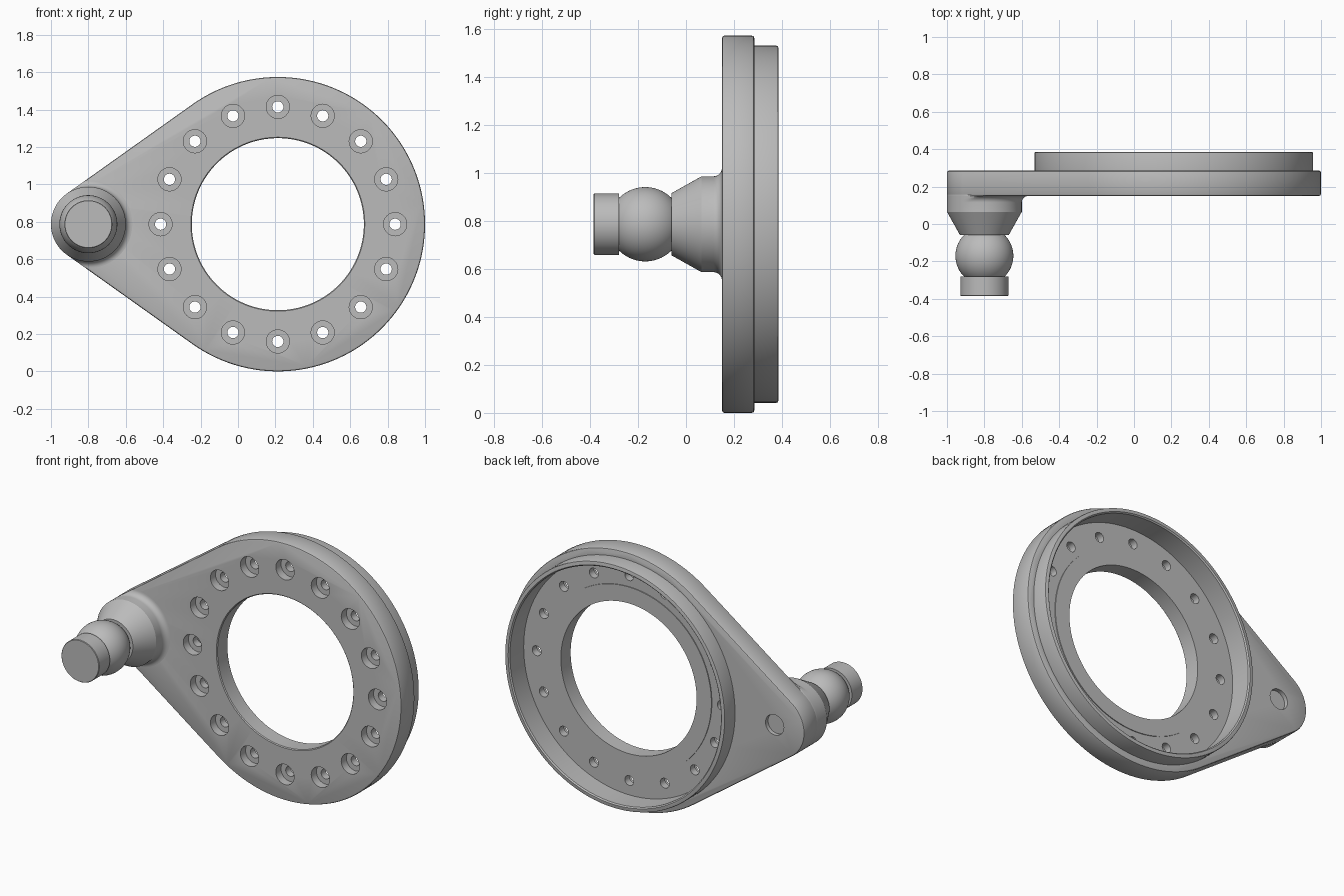
import bpy
import bmesh
from math import sin, cos, pi, asin, sqrt

cube = bpy.data.objects.get("Cube")
if cube:
    bpy.data.objects.remove(cube, do_unlink=True)

# Main dimensions
BIG_X, POST_X, MID_Z = 0.213, -0.80, 0.787
BIG_R, POST_R = 0.787, 0.20
TANGENT = pi / 2 + asin((BIG_R - POST_R) / (BIG_X - POST_X))

metal = bpy.data.materials.new("plain grey metal")
metal.use_nodes = True
GREY = (0.5, 0.5, 0.5, 1)
metal.diffuse_color = GREY
metal.node_tree.nodes["Principled BSDF"].inputs["Base Color"].default_value = GREY


def add_loft(bm, loops):
    """Skin matching closed loops and cap both ends."""
    rings = [[bm.verts.new(p) for p in loop] for loop in loops]
    n = len(rings[0])
    for a, b in zip(rings, rings[1:]):
        for i in range(n):
            j = (i + 1) % n
            bm.faces.new((a[i], a[j], b[j], b[i]))
    bm.faces.new(rings[0])
    bm.faces.new(rings[-1])


def make_object(name, lofts):
    bm = bmesh.new()
    for loops in lofts:
        add_loft(bm, loops)
    bmesh.ops.recalc_face_normals(bm, faces=bm.faces)
    mesh = bpy.data.meshes.new(name)
    bm.to_mesh(mesh)
    bm.free()
    mesh.materials.append(metal)
    obj = bpy.data.objects.new(name, mesh)
    bpy.context.collection.objects.link(obj)
    return obj


def turned(profile, x, z, segments=128, limit=None):
    """Loops of a turned shape along y; profile holds (radius, y)."""
    loops = []
    for r, y in profile:
        loop = []
        for i in range(segments):
            a = 2 * pi * i / segments - pi
            rr = min(r, limit(a)) if limit else r
            loop.append((x + rr * cos(a), y, z + rr * sin(a)))
        loops.append(loop)
    return loops


def teardrop(y, offset):
    """Outline around the large circle and the post circle."""
    points = []
    for x, r, start, end, n in ((BIG_X, BIG_R, -TANGENT, TANGENT, 96),
                                (POST_X, POST_R, TANGENT, 2 * pi - TANGENT, 32)):
        for i in range(n + 1):
            a = start + (end - start) * i / n
            points.append((x + (r + offset) * cos(a), y, MID_Z + (r + offset) * sin(a)))
    return points


def select_only(obj):
    bpy.ops.object.select_all(action='DESELECT')
    obj.select_set(True)
    bpy.context.view_layer.objects.active = obj


def combine(target, tool, operation):
    mod = target.modifiers.new(operation.lower(), 'BOOLEAN')
    mod.operation = operation
    mod.solver = 'EXACT'
    mod.object = tool
    select_only(target)
    bpy.ops.object.modifier_apply(modifier=mod.name)
    bpy.data.objects.remove(tool, do_unlink=True)


# Teardrop plate with softened rims
edge = [(0.15, -0.01), (0.153, -0.003), (0.16, 0), (0.275, 0), (0.282, -0.003), (0.285, -0.01)]
plate = make_object("mounting_plate", [[teardrop(y, o) for y, o in edge]])

# Raised collar on the back
collar = make_object("collar", [turned(
    [(0.745, 0.26), (0.745, 0.377), (0.743, 0.383), (0.737, 0.385)], BIG_X, MID_Z)])
combine(plate, collar, 'UNION')

# Central bore, shallow land and rear recess
bore = make_object("bore_cutter", [turned(
    [(0.475, 0.14), (0.46, 0.155), (0.46, 0.25), (0.56, 0.25), (0.56, 0.245),
     (0.715, 0.245), (0.715, 0.378), (0.732, 0.395)], BIG_X, MID_Z)])
combine(plate, bore, 'DIFFERENCE')

# Ring of counterbored screw holes
holes = []
for k in range(16):
    a = 2 * pi * k / 16
    holes.append(turned([(0.062, 0.1), (0.062, 0.2), (0.03, 0.2), (0.03, 0.3)],
                        BIG_X + 0.627 * cos(a), MID_Z + 0.627 * sin(a), 32))
combine(plate, make_object("screw_hole_cutter", holes), 'DIFFERENCE')

# Blind dimple behind the post
dimple = make_object("dimple_cutter", [turned([(0.062, 0.26), (0.062, 0.32)], POST_X, MID_Z, 48)])
combine(plate, dimple, 'DIFFERENCE')


# Post: end stub, ball, cone and boss with a fillet held inside the plate outline
def plate_edge(a):
    d = TANGENT - abs(a)
    return POST_R if d < 0 else (POST_R / cos(d) if d < 1.2 else 1)


BALL_R, BALL_Y = 0.155, -0.17
profile = [(0.125, -0.385), (0.128, -0.382), (0.128, -0.28)]
for i in range(25):
    y = -0.11 * cos(pi * i / 24)
    profile.append((sqrt(BALL_R ** 2 - y ** 2), BALL_Y + y))
profile += [(0.13, -0.06), (POST_R, 0.065)]
for i in range(9):
    a = pi / 2 * i / 8
    profile.append((POST_R + 0.035 * (1 - cos(a)), 0.115 + 0.035 * sin(a)))
profile.append((POST_R - 0.001, 0.16))
post = make_object("ball_post", [turned(profile, POST_X, MID_Z, 96, plate_edge)])

for obj in (plate, post):
    select_only(obj)
    bpy.ops.object.shade_smooth_by_angle(angle=pi / 7)
